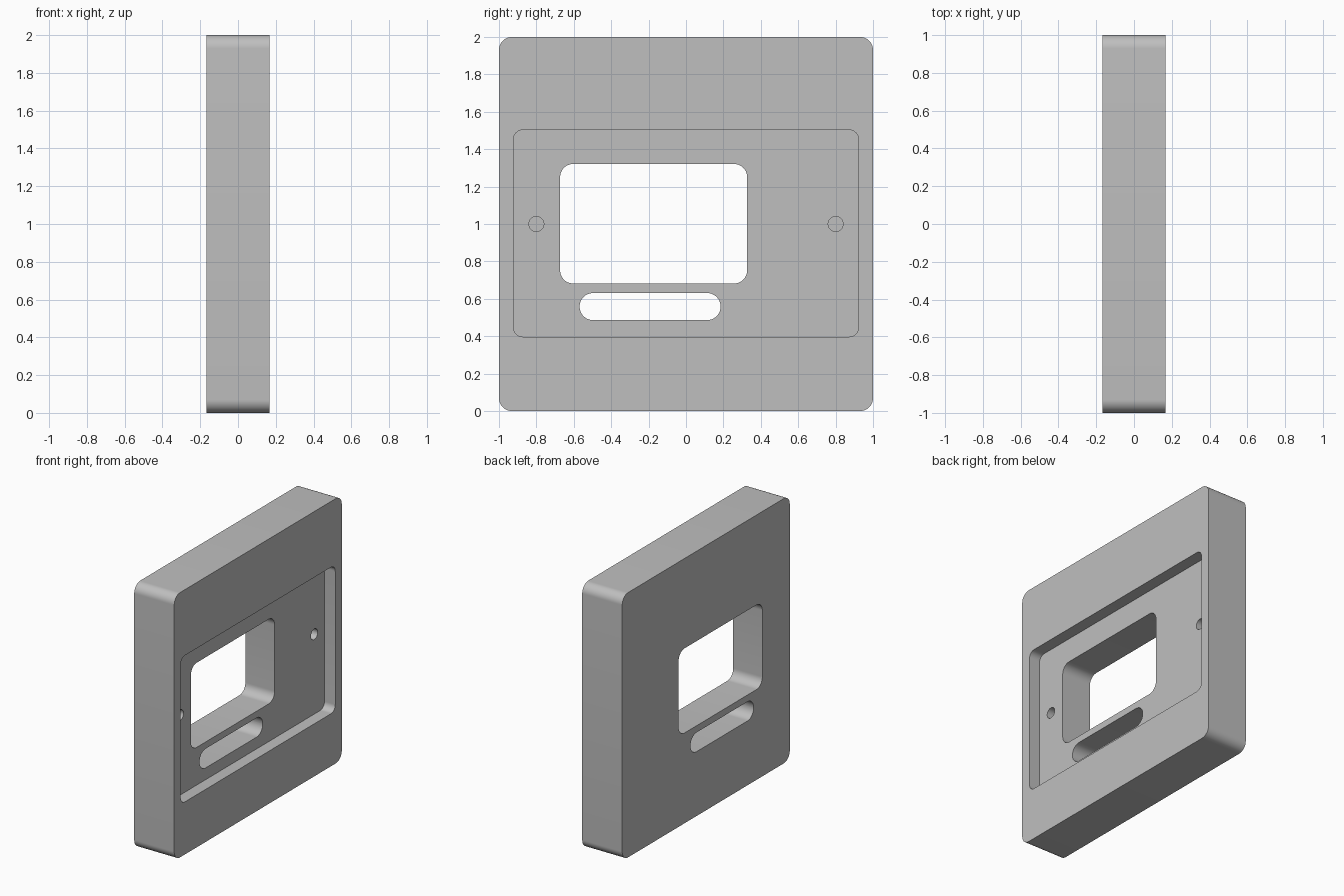
import bpy, bmesh, math

cube = bpy.data.objects.get("Cube")
if cube:
    bpy.data.objects.remove(cube, do_unlink=True)

HALF = 0.167          # half the plate thickness
RECESS = 0.09         # depth of the shallow pocket
HOLE = 0.12           # depth of the screw holes below the pocket

grey = bpy.data.materials.new("light_grey")
grey.use_nodes = True
COLOUR = (0.52, 0.52, 0.52, 1)
grey.diffuse_color = COLOUR
grey.node_tree.nodes["Principled BSDF"].inputs["Base Color"].default_value = COLOUR


def rounded_slab(name, y, z, radius, x, steps=12):
    """Rounded rectangle in the YZ plane, extruded between two x values."""
    bm = bmesh.new()
    ring = []
    corners = [(y[1], z[1]), (y[0], z[1]), (y[0], z[0]), (y[1], z[0])]
    for i, (cy, cz) in enumerate(corners):
        sy = 1 if cy == y[1] else -1
        sz = 1 if cz == z[1] else -1
        for s in range(steps + 1):
            a = (i + s / steps) * math.pi / 2
            ring.append(bm.verts.new((x[0], cy - sy * radius + radius * math.cos(a),
                                      cz - sz * radius + radius * math.sin(a))))
    bmesh.ops.remove_doubles(bm, verts=ring, dist=1e-5)
    face = bm.faces.new([v for v in ring if v.is_valid])
    top = bmesh.ops.extrude_face_region(bm, geom=[face])["geom"]
    bmesh.ops.translate(bm, vec=(x[1] - x[0], 0, 0),
                        verts=[v for v in top if isinstance(v, bmesh.types.BMVert)])
    bmesh.ops.recalc_face_normals(bm, faces=bm.faces)
    mesh = bpy.data.meshes.new(name)
    bm.to_mesh(mesh)
    bm.free()
    mesh.materials.append(grey)
    obj = bpy.data.objects.new(name, mesh)
    bpy.context.collection.objects.link(obj)
    return obj


# Main plate
plate = rounded_slab("mounting_plate", (-1, 1), (0, 2), 0.07, (-HALF, HALF))

# Pocket, window, slot and blind screw holes
floor = HALF - RECESS
through = (-HALF - 0.1, HALF + 0.1)
cutters = [
    rounded_slab("pocket_cutter", (-0.922, 0.922), (0.397, 1.503), 0.05, (floor, HALF + 0.1)),
    rounded_slab("window_cutter", (-0.673, 0.327), (0.682, 1.321), 0.07, through),
    rounded_slab("slot_cutter", (-0.569, 0.185), (0.486, 0.631), 0.0724, through),
]
for side in (-1, 1):
    cutters.append(rounded_slab("screw_hole_cutter", (side * 0.8 - 0.04, side * 0.8 + 0.04),
                                (0.96, 1.04), 0.0399, (floor - HOLE, HALF + 0.05), 8))

bpy.ops.object.select_all(action="DESELECT")
plate.select_set(True)
bpy.context.view_layer.objects.active = plate
for cutter in cutters:
    cut = plate.modifiers.new(cutter.name, "BOOLEAN")
    cut.operation = "DIFFERENCE"
    cut.solver = "EXACT"
    cut.object = cutter
    bpy.ops.object.modifier_apply(modifier=cut.name)
    bpy.data.objects.remove(cutter, do_unlink=True)

bpy.ops.object.shade_smooth_by_angle(angle=math.radians(30))
